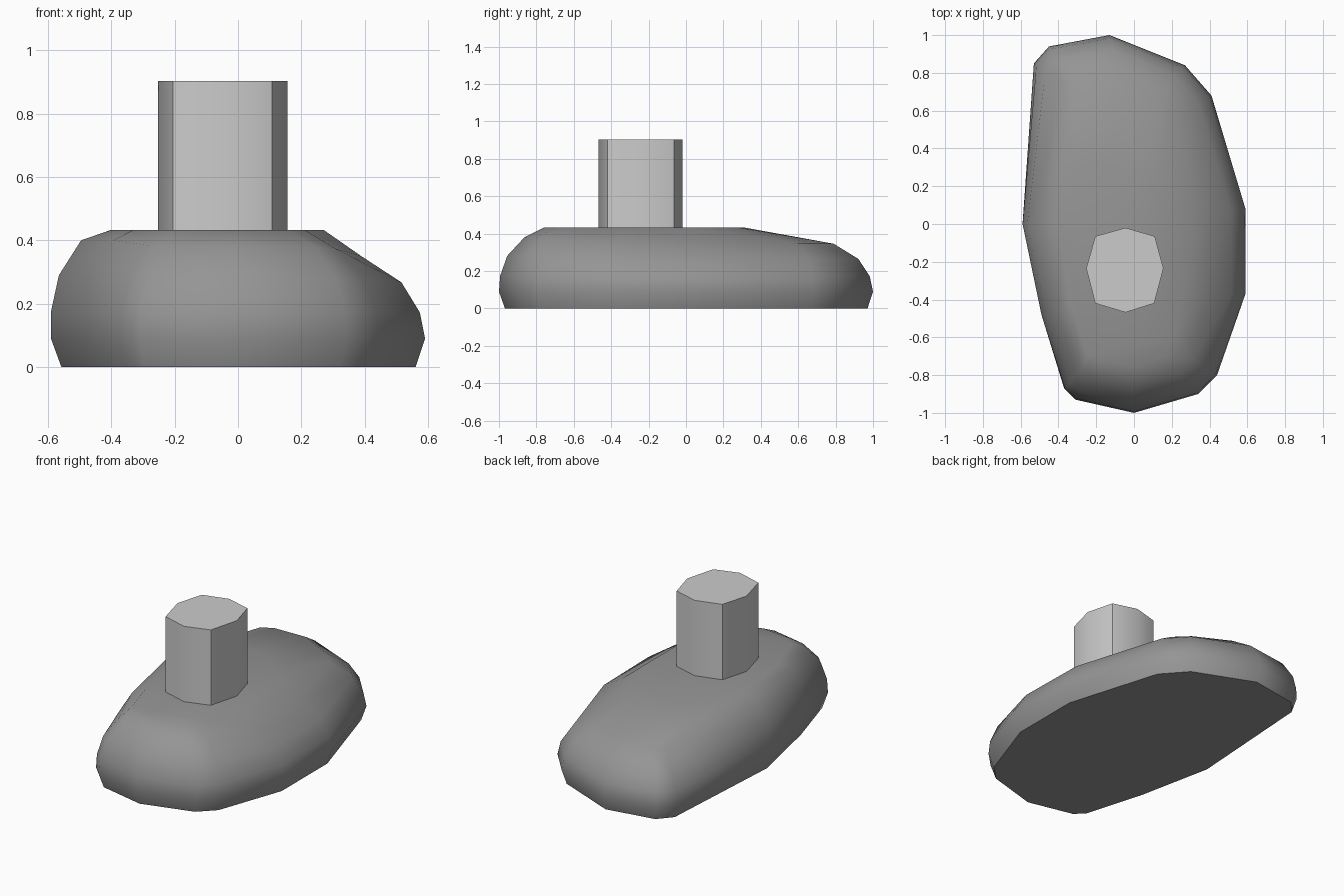
import bpy, bmesh, math
from mathutils import Vector

if "Cube" in bpy.data.objects:
    bpy.data.objects.remove(bpy.data.objects["Cube"])


def loft(name, rings, smooth_angle):
    """Skin a stack of equal-length rings and cap both ends."""
    bm = bmesh.new()
    loops = [[bm.verts.new(p) for p in ring] for ring in rings]
    n = len(loops[0])
    for a, b in zip(loops, loops[1:]):
        for i in range(n):
            j = (i + 1) % n
            bm.faces.new((a[i], a[j], b[j], b[i]))
    bm.faces.new(loops[0][::-1])
    bm.faces.new(loops[-1])
    bmesh.ops.recalc_face_normals(bm, faces=bm.faces[:])
    mesh = bpy.data.meshes.new(name)
    bm.to_mesh(mesh)
    bm.free()
    ob = bpy.data.objects.new(name, mesh)
    bpy.context.collection.objects.link(ob)
    bpy.ops.object.select_all(action='DESELECT')
    ob.select_set(True)
    bpy.context.view_layer.objects.active = ob
    bpy.ops.object.shade_smooth_by_angle(angle=math.radians(smooth_angle))
    return ob


# Foot: widest outline with a slope weight (0 = full side, 1 = sloping side)
outline = [(-.53, .85, .9), (-.45, .94, 1), (-.13, 1, 1), (.27, .84, 1),
           (.41, .68, 1), (.59, .08, 1), (.59, -.37, .9), (.44, -.80, .5),
           (.34, -.90, .4), (0, -1, .35), (-.31, -.93, .35), (-.37, -.87, .3),
           (-.49, -.48, 0), (-.59, 0, 0)]
# Flat upper plateau, matched point for point to the outline
plateau = [(-.38, .24), (-.33, .29), (-.13, .31), (.02, .28), (.12, .20),
           (.27, 0), (.27, -.30), (.21, -.60), (.16, -.70), (0, -.76),
           (-.20, -.74), (-.25, -.69), (-.33, -.42), (-.40, 0)]
# Side profiles as (inset, height)
full = [(.033, 0), (0, .09), (0, .175), (.025, .29), (.095, .40)]
slope = [(.03, 0), (0, .09), (.018, .172), (.08, .265), (.215, .346)]

rings = []
for (fi, fz), (si, sz) in zip(full, slope):
    ring = []
    for x, y, w in outline:
        p = Vector((x, y))
        spine = Vector((-.03, max(-.5, min(.5, y))))
        p += (spine - p).normalized() * (fi + (si - fi) * w)
        ring.append((p.x, p.y, fz + (sz - fz) * w))
    rings.append(ring)
rings.append([(x, y, .433) for x, y in plateau])
foot = loft("foot", rings, 50)
dark = bpy.data.materials.new("dark_grey")
dark.diffuse_color = (.3, .3, .3, 1)
dark.use_nodes = True
dark.node_tree.nodes["Principled BSDF"].inputs["Base Color"].default_value = dark.diffuse_color
foot.data.materials.append(dark)

# Leg: eight-sided post
section = [(-.253, -.235), (-.205, -.065), (-.045, -.02), (.11, -.065),
           (.156, -.235), (.107, -.42), (-.045, -.468), (-.205, -.42)]
loft("leg", [[(x, y, z) for x, y in section] for z in (.42, .903)], 40)
